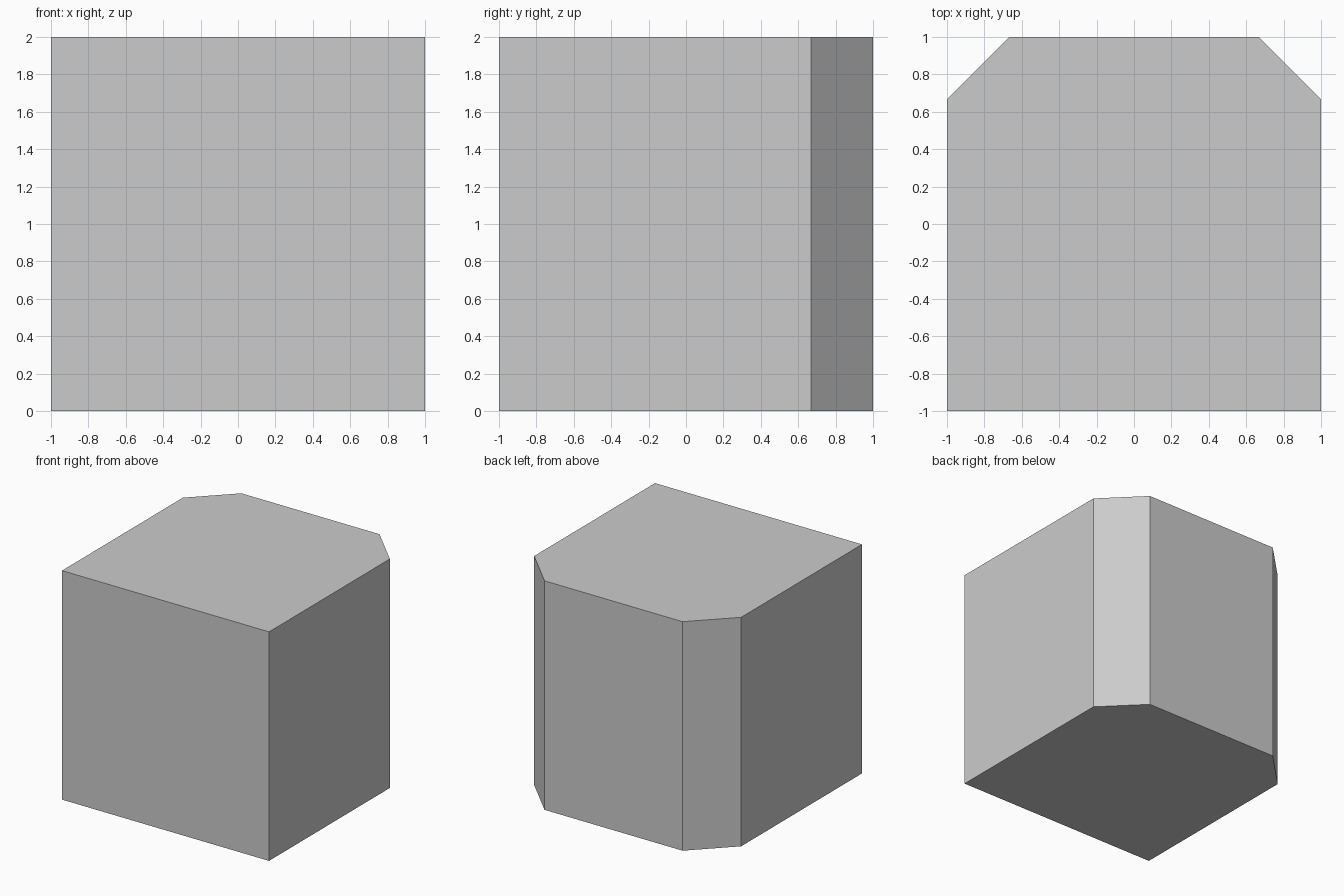
import bpy, bmesh

if "Cube" in bpy.data.objects:
    bpy.data.objects.remove(bpy.data.objects["Cube"])

CHAMFER = 0.333

# Cube block standing on the ground
bm = bmesh.new()
bmesh.ops.create_cube(bm, size=2)
bmesh.ops.translate(bm, verts=bm.verts, vec=(0, 0, 1))

# Chamfer the two upright back edges
back_edges = [e for e in bm.edges
              if all(v.co.y > 0 for v in e.verts)
              and abs(e.verts[0].co.z - e.verts[1].co.z) > 1]
bmesh.ops.bevel(bm, geom=back_edges, offset=CHAMFER, offset_type='OFFSET',
                segments=1, affect='EDGES')
bmesh.ops.recalc_face_normals(bm, faces=bm.faces)

mesh = bpy.data.meshes.new("chamfered_block")
bm.to_mesh(mesh)
bm.free()
block = bpy.data.objects.new("chamfered_block", mesh)
bpy.context.collection.objects.link(block)
